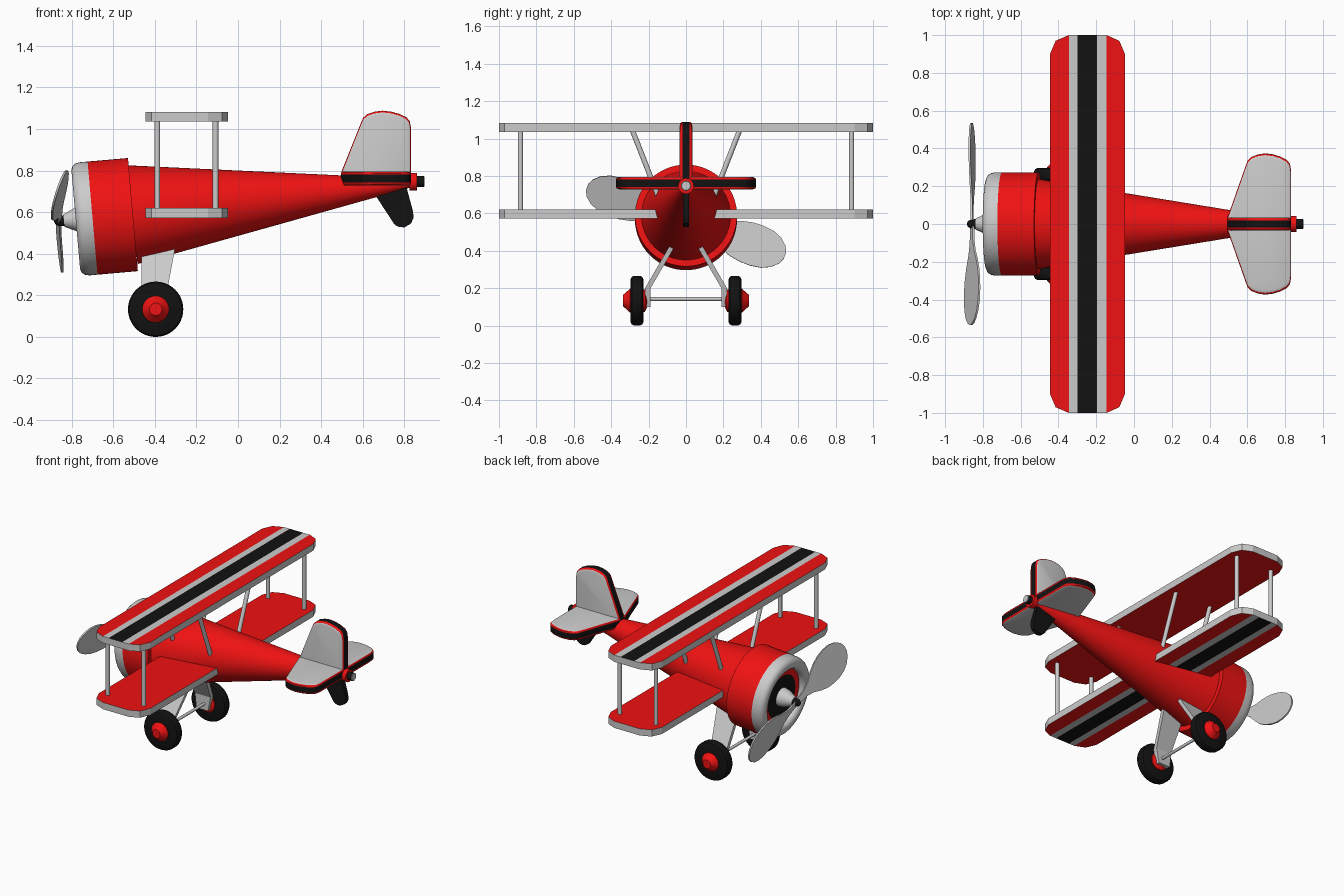
import bpy, bmesh
from math import sin, cos, pi, radians
from mathutils import Vector, Matrix

if "Cube" in bpy.data.objects:
    bpy.data.objects.remove(bpy.data.objects["Cube"])

GREY, RED, BLACK = 0, 1, 2


def material(name, rgb):
    m = bpy.data.materials.new(name)
    m.diffuse_color = (*rgb, 1)
    m.use_nodes = True
    m.node_tree.nodes["Principled BSDF"].inputs["Base Color"].default_value = m.diffuse_color
    return m


MATS = [None, material("red", (0.87, 0.006, 0.006)), material("black", (0.006, 0.006, 0.006))]


def loft(name, loops, paint, caps=(GREY, GREY), smooth=35):
    """Skin equal-length loops; paint(i, j) colours side j of segment i."""
    bm = bmesh.new()
    rings = [[bm.verts.new(p) for p in loop] for loop in loops]
    n = len(rings[0])
    for i in range(len(rings) - 1):
        for j in range(n):
            k = (j + 1) % n
            f = bm.faces.new((rings[i][j], rings[i][k], rings[i + 1][k], rings[i + 1][j]))
            f.material_index = paint(i, j)
    for ring, m in ((rings[0], caps[0]), (rings[-1], caps[1])):
        bm.faces.new(ring).material_index = m
    bmesh.ops.recalc_face_normals(bm, faces=bm.faces)
    me = bpy.data.meshes.new(name)
    bm.to_mesh(me)
    bm.free()
    for m in MATS:
        me.materials.append(m)
    ob = bpy.data.objects.new(name, me)
    bpy.context.collection.objects.link(ob)
    if smooth:
        bpy.ops.object.select_all(action='DESELECT')
        ob.select_set(True)
        bpy.context.view_layer.objects.active = ob
        bpy.ops.object.shade_smooth_by_angle(angle=radians(smooth))
    return ob


def lathe(name, origin, axis, prof, caps=(GREY, GREY), n=48):
    """Profile rows are (distance along axis, radius, colour up to next row)."""
    o, a = Vector(origin), Vector(axis).normalized()
    q = a.to_track_quat('Z', 'Y')
    loops = [[o + q @ Vector((r * cos(2 * pi * k / n), r * sin(2 * pi * k / n), u))
              for k in range(n)] for u, r, _ in prof]
    return loft(name, loops, lambda i, j: prof[i][2], caps)


def rod(name, p, q, r, n=16):
    d = Vector(q) - Vector(p)
    return lathe(name, p, d, [(0, r, GREY), (d.length, r, GREY)], n=n)


# Fuselage cone
lathe("fuselage", (-0.51, 0, 0.588), (1.34, 0, 0.152),
      [(0, 0.239, RED), (1.35, 0.021, RED)], (RED, RED), 64)

# Engine cowl with rounded grey lip and recessed face
NOSE, AXIS = Vector((-0.6, 0, 0.58)), Vector((cos(radians(5)), 0, sin(radians(5))))
lathe("engine_cowl", NOSE, AXIS, [
    (0.095, 0.22, RED), (0.095, 0.273, RED), (-0.1, 0.273, GREY), (-0.14, 0.273, GREY),
    (-0.16, 0.268, GREY), (-0.174, 0.257, GREY), (-0.181, 0.24, GREY), (-0.181, 0.222, GREY),
    (-0.174, 0.205, GREY), (-0.16, 0.195, GREY), (-0.14, 0.192, RED),
    (-0.14, 0.15, BLACK), (-0.14, 0.04, BLACK)], (RED, BLACK), 64)

# Propeller hub, tip and blades
lathe("propeller_hub", NOSE, AXIS, [(-0.13, 0.065, GREY), (-0.18, 0.057, GREY), (-0.238, 0.03, GREY)])
lathe("propeller_tip", NOSE, AXIS, [(-0.235, 0.026, BLACK), (-0.265, 0.024, BLACK),
                                    (-0.28, 0.015, BLACK), (-0.285, 0.005, BLACK)], (BLACK, BLACK), 24)
half = [(0.01, 0.018), (0.1, 0.024), (0.16, 0.042), (0.22, 0.075), (0.28, 0.099), (0.34, 0.111),
        (0.40, 0.113), (0.46, 0.105), (0.51, 0.083), (0.545, 0.05), (0.56, 0.018)]
outline = half + [(r, -w) for r, w in reversed(half)]
for name, ang, pitch in (("propeller_blade_a", -19, 7), ("propeller_blade_b", 161, 20)):
    m = (Matrix.Translation(NOSE - AXIS * 0.258) @ Matrix.Rotation(radians(ang), 4, 'X')
         @ Matrix.Rotation(radians(pitch), 4, 'Y').to_4x4().Identity(4)
         @ Matrix.Rotation(radians(pitch), 4, 'Y'))
    # pitch turns the blade about its own length (local y)
    m = (Matrix.Translation(NOSE - AXIS * 0.258) @ Matrix.Rotation(radians(ang), 4, 'X')
         @ Matrix.Rotation(radians(-pitch), 4, 'Y'))
    loft(name, [[m @ Vector((t, r, w)) for r, w in outline] for t in (-0.005, 0.005)],
         lambda i, j: GREY)

# Wings: chordwise strips give the clipped corners and the stripes
STATIONS = [(-0.445, 0.9), (-0.415, 0.97), (-0.345, 1), (-0.30, 1), (-0.195, 1),
            (-0.145, 1), (-0.078, 0.97), (-0.048, 0.9)]
STRIPES = [RED, RED, GREY, BLACK, GREY, RED, RED]


def wing(name, z0, z1, striped):
    loops = [[(x, -h, z0), (x, h, z0), (x, h, z1), (x, -h, z1)] for x, h in STATIONS]
    loft(name, loops, lambda i, j: GREY if j in (1, 3) else STRIPES[i] if j == striped else RED, smooth=0)


wing("upper_wing", 1.035, 1.082, 2)
wing("lower_wing", 0.573, 0.62, 0)

# Wing struts, centre struts
for side, s in (("left", -1), ("right", 1)):
    for pos, x in (("front", -0.388), ("rear", -0.108)):
        rod(f"{side}_{pos}_wing_strut", (x, s * 0.885, 0.61), (x, s * 0.885, 1.045), 0.014)
        rod(f"{side}_{pos}_centre_strut", (x, s * 0.287, 1.045), (x, s * 0.125, 0.63), 0.014)

    # Landing leg: bent tapering plate
    rows = [(-0.465, -0.30, 0.065, 0.44), (-0.465, -0.345, 0.204, 0.2), (-0.455, -0.365, 0.204, 0.1)]
    loft(f"{side}_landing_leg", [[(a, s * (y - 0.015), z), (b, s * (y - 0.015), z),
                                  (b, s * (y + 0.015), z), (a, s * (y + 0.015), z)]
                                 for a, b, y, z in rows], lambda i, j: GREY, smooth=0)

    # Wheel and hub
    c, out = (-0.396, 0, 0.133), (0, s, 0)
    lathe(f"{side}_tyre", c, out, [(0.228, 0.05, BLACK), (0.228, 0.115, BLACK), (0.234, 0.127, BLACK),
                                   (0.246, 0.133, BLACK), (0.278, 0.133, BLACK), (0.29, 0.127, BLACK),
                                   (0.296, 0.115, BLACK), (0.296, 0.05, BLACK)], (BLACK, BLACK))
    lathe(f"{side}_wheel_hub", c, out, [(0.205, 0.03, RED), (0.22, 0.06, RED), (0.3, 0.064, RED),
                                        (0.325, 0.04, RED), (0.338, 0.03, RED)], (RED, RED), 32)
rod("wheel_axle", (-0.396, -0.21, 0.142), (-0.396, 0.21, 0.142), 0.01)

# Tail surfaces: grey faces with a red and black banded edge
TAIL = [(0.495, 0.035), (0.592, 0.31), (0.602, 0.336), (0.622, 0.355), (0.655, 0.368), (0.695, 0.374),
        (0.735, 0.369), (0.775, 0.357), (0.81, 0.338), (0.826, 0.318), (0.832, 0.28)]
BAND = [(-0.034, 0.94), (-0.031, 0.975), (-0.026, 0.995), (-0.019, 1), (0.019, 1),
        (0.026, 0.995), (0.031, 0.975), (0.034, 0.94)]
EDGE = [GREY, RED, RED, BLACK, RED, RED, GREY]


def tail_surface(name, pts, place):
    loops = [[place(0.68 + (x - 0.68) * k, s * k, t) for x, s in pts] for t, k in BAND]
    loft(name, loops, lambda i, j: EDGE[i], smooth=40)


tail_surface("tailplane", TAIL + [(x, -y) for x, y in reversed(TAIL)],
             lambda x, s, t: (x, s, 0.761 + t))
tail_surface("tail_fin", [(0.495, 0)] + TAIL + [(0.832, 0)],
             lambda x, s, t: (x, t, 0.757 + s * 0.885))

# Tail skid and tail end
skid = [(0.655, 0.69), (0.753, 0.54), (0.775, 0.528), (0.80, 0.527), (0.832, 0.545),
        (0.845, 0.575), (0.84, 0.61), (0.81, 0.72)]
loft("tail_skid", [[(x, y, z) for x, z in skid] for y in (-0.016, 0.016)],
     lambda i, j: BLACK, (BLACK, BLACK))
lathe("tail_collar", (0.825, 0, 0.746), (1, 0, 0), [(0, 0.042, RED), (0.035, 0.042, RED)], (RED, RED), 32)
lathe("tail_knob", (0.85, 0, 0.747), (1, 0, 0),
      [(0, 0.027, BLACK), (0.044, 0.027, GREY), (0.047, 0.023, GREY)], (BLACK, GREY), 32)
